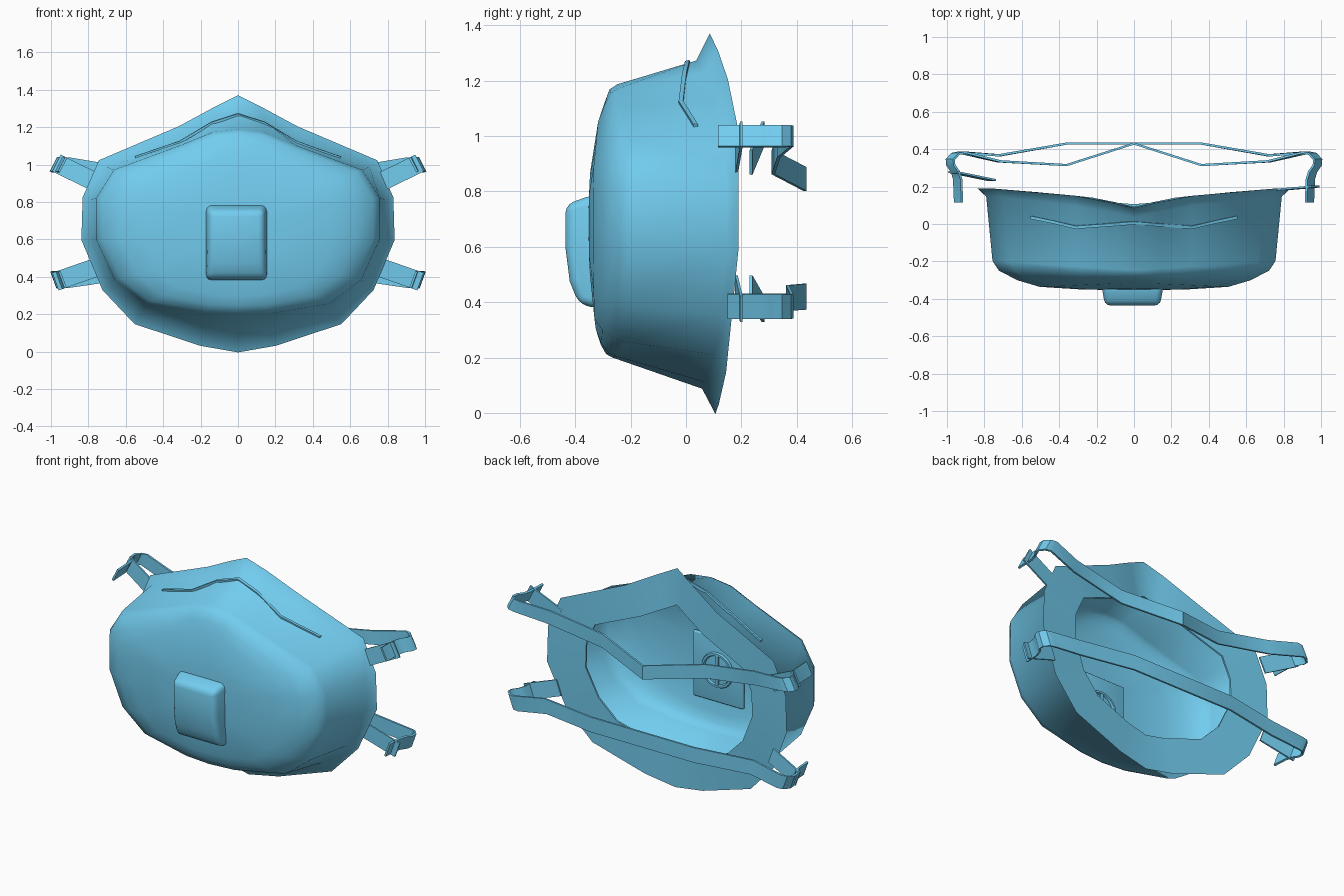
import bpy, bmesh
from math import sin, cos, radians
from mathutils import Vector

if "Cube" in bpy.data.objects:
    bpy.data.objects.remove(bpy.data.objects["Cube"])

BLUE = bpy.data.materials.new("mask_blue")
BLUE.diffuse_color = (.17, .61, .87, 1)
BLUE.use_nodes = True
BLUE.node_tree.nodes["Principled BSDF"].inputs["Base Color"].default_value = BLUE.diffuse_color


def finish(ob, angle):
    # apply modifiers first so thickness edges are shaded crisply, then colour
    bpy.ops.object.select_all(action='DESELECT')
    ob.select_set(True)
    bpy.context.view_layer.objects.active = ob
    for m in list(ob.modifiers):
        bpy.ops.object.modifier_apply(modifier=m.name)
    bpy.ops.object.shade_smooth_by_angle(angle=radians(angle))
    ob.data.materials.append(BLUE)
    return ob


def make(name, verts, faces, thick=0, angle=40, bevel=0):
    me = bpy.data.meshes.new(name)
    me.from_pydata(verts, [], faces)
    bm = bmesh.new()
    bm.from_mesh(me)
    bmesh.ops.recalc_face_normals(bm, faces=bm.faces)
    bm.to_mesh(me)
    bm.free()
    ob = bpy.data.objects.new(name, me)
    bpy.context.collection.objects.link(ob)
    if thick:
        m = ob.modifiers.new("thickness", 'SOLIDIFY')
        m.thickness, m.offset = thick, 0
    if bevel:
        m = ob.modifiers.new("bevel", 'BEVEL')
        m.width, m.segments, m.angle_limit = bevel, 3, radians(35)
    return finish(ob, angle)


def ribbon(name, pts, half_w, thick=0.012, mirror=True):
    # band through (x, y, z, tilt) points, optionally mirrored across x = 0
    if mirror:
        pts = [(-x, y, z, -t) for x, y, z, t in reversed(pts[1:])] + pts
    verts = []
    for x, y, z, t in pts:
        w = Vector((-sin(radians(t)), 0, cos(radians(t)))) * half_w
        verts += [Vector((x, y, z)) - w, Vector((x, y, z)) + w]
    faces = [(2*i, 2*i+2, 2*i+3, 2*i+1) for i in range(len(pts) - 1)]
    return make(name, verts, faces, thick, 30)


# Half outlines (x, z): pointed sealing rim, base of the wall, front shoulder
RIM = [(0, 1.365), (.12, 1.305), (.315, 1.2), (.74, 1.02), (.825, .825),
       (.832, .6), (.72, .335), (.55, .155), (.2, .04), (0, .005)]
BASE = [(0, 1.268), (.14, 1.228), (.315, 1.118), (.7, .985), (.785, .81),
        (.785, .6), (.68, .36), (.515, .215), (.18, .115), (0, .092)]
FRONT = [(0, 1.178), (.13, 1.165), (.3, 1.095), (.65, .965), (.74, .82),
         (.74, .6), (.645, .39), (.48, .265), (.17, .212), (0, .208)]


def ring(outline, sx, top, bot, y_top, y_bot, y_side, power=1.0, low_power=1.0):
    zs = [z for _, z in outline]
    lo, hi = min(zs), max(zs)
    xm = max(x for x, _ in outline)
    half = []
    for x, z in outline:
        f = (z - lo) / (hi - lo)
        yc = y_bot + (y_top - y_bot) * f
        p = power if f > .5 else low_power
        y = y_side + (yc - y_side) * (1 - x / xm) ** p
        half.append((x * sx, y, bot + (top - bot) * f))
    return half + [(-x, y, z) for x, y, z in reversed(half[1:-1])]


# Mask shell: inner face flange, rim, side wall, shoulder and front
rings = [
    ring(RIM, .70, 1.14, .22, .085, .10, .165, 2, .7),
    ring(RIM, 1, 1.365, .002, .085, .105, .188, 2, .6),
    ring(BASE, 1, 1.268, .092, .04, .062, .15, 1.5, .6),
    ring(FRONT, 1.015, 1.182, .205, -.245, -.262, -.195),
    ring(FRONT, .97, 1.165, .217, -.272, -.285, -.245),
    ring(FRONT, .84, 1.115, .25, -.29, -.303, -.295),
    ring(FRONT, .68, 1.06, .30, -.308, -.317, -.33),
    ring(FRONT, .36, .87, .50, -.34, -.34, -.345),
]
n = len(rings[0])
verts = [v for r in rings for v in r]
faces = [(r*n + i, r*n + (i+1) % n, (r+1)*n + (i+1) % n, (r+1)*n + i)
         for r in range(len(rings) - 1) for i in range(n)]
verts.append((0, -.347, .69))
last = (len(rings) - 1) * n
faces += [(last + i, last + (i+1) % n, len(verts) - 1) for i in range(n)]
shell = make("mask_shell", verts, faces, .012, 58)

# Bent nose strip laid on top of the shell
bpy.context.view_layer.update()
half = [(0, .006), (.14, -.005), (.31, -.018), (.43, .01), (.55, .035)]
path = [(-x, y) for x, y in reversed(half[1:])] + half
sv = []
for x, y in path:
    for dy in (-.008, .008):
        hit, loc, _, _ = shell.ray_cast(Vector((x, y + dy, 2)), Vector((0, 0, -1)))
        sv.append((x, y + dy, (loc.z if hit else 1.1) + .003))
make("nose_strip", sv, [(2*i, 2*i+2, 2*i+3, 2*i+1) for i in range(len(path) - 1)], .014)

# Exhalation valve cover: side profile (y, z) with tapered width
prof = [(-.315, .787), (-.36, .78), (-.436, .752), (-.436, .6),
        (-.42, .475), (-.388, .395), (-.315, .375)]
k = len(prof)
vv = [(-.008 + s * (.168 - (-.315 - y) * .17), y, z) for s in (-1, 1) for y, z in prof]
vf = [tuple(range(k)), tuple(range(k, 2*k))]
vf += [(i, (i+1) % k, k + (i+1) % k, k + i) for i in range(k)]
make("valve_cover", vv, vf, 0, 60, .03)


def box(name, c, d, bevel=0):
    v = [(c[0] + a*d[0], c[1] + b*d[1], c[2] + e*d[2])
         for a in (-1, 1) for b in (-1, 1) for e in (-1, 1)]
    f = [(0, 1, 3, 2), (4, 5, 7, 6), (0, 1, 5, 4), (2, 3, 7, 6), (0, 2, 6, 4), (1, 3, 7, 5)]
    return make(name, v, f, 0, 40, bevel)


# Valve seat inside the mask: plate, round frame and cross bars
box("valve_plate", (-.008, -.318, .58), (.175, .012, .205), .008)
bpy.ops.mesh.primitive_torus_add(major_segments=20, minor_segments=6, major_radius=.1,
                                 minor_radius=.012, location=(-.008, -.303, .58),
                                 rotation=(radians(90), 0, 0))
bpy.context.object.name = "valve_ring"
finish(bpy.context.object, 60)
box("valve_bar_vertical", (-.008, -.303, .58), (.01, .009, .1))
box("valve_bar_horizontal", (-.008, -.303, .58), (.1, .009, .01))

# Head straps: behind the head, around the loop, forward through the tab
LOOP = [(.92, .382), (.955, .375), (.982, .345), (.98, .315), (.955, .28), (.943, .24)]
upper = [(0, .43, .845, 0), (.36, .315, .905, 0), (.72, .335, .965, 12)]
upper += [(x, y, 1.0, 27) for x, y in LOOP + [(.938, .115)]]
lower = [(0, .43, .42, 0), (.36, .43, .42, 0), (.72, .367, .415, -8)]
lower += [(x, y, .385, -20) for x, y in LOOP + [(.938, .15)]]
ribbon("upper_strap", upper, .043)
ribbon("lower_strap", lower, .047)

# Strap tabs fixed to the rim
for side, s, y0, y1 in (("right", 1, .182, .2), ("left", -1, .235, .278)):
    ribbon("upper_tab_" + side, [(s*.76, y0, .905, s*27), (s*.97, y1, 1.008, s*27)],
           .05, .01, False)
    ribbon("lower_tab_" + side, [(s*.76, y0, .45, -s*20), (s*.975, y1, .375, -s*20)],
           .05, .01, False)
